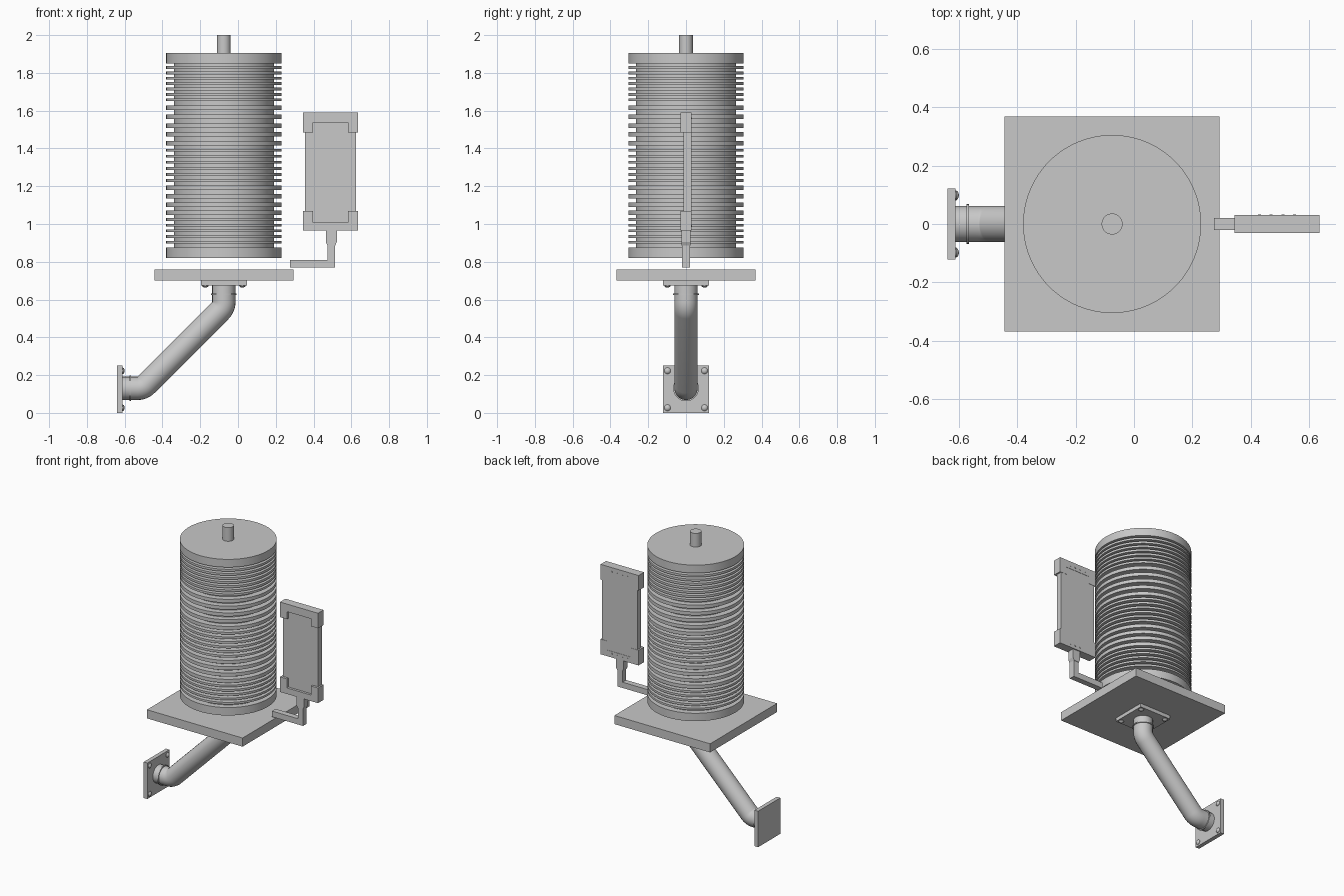
import bpy, bmesh, math
from mathutils import Vector, Matrix

cube = bpy.data.objects.get("Cube")
if cube:
    bpy.data.objects.remove(cube, do_unlink=True)

# One plain grey for everything
grey = bpy.data.materials.new("light_grey")
grey.use_nodes = True
COLOR = (0.58, 0.58, 0.58, 1)
grey.diffuse_color = COLOR
grey.node_tree.nodes["Principled BSDF"].inputs["Base Color"].default_value = COLOR

CX = -0.075           # axis of the drum, plate and upper pipe
PIPE_R = 0.062
PIPE_Z = 0.13         # height of the lower pipe end


def finish(name, bm, smooth=False):
    bmesh.ops.recalc_face_normals(bm, faces=bm.faces)
    mesh = bpy.data.meshes.new(name)
    bm.to_mesh(mesh)
    bm.free()
    mesh.materials.append(grey)
    obj = bpy.data.objects.new(name, mesh)
    bpy.context.collection.objects.link(obj)
    if smooth:
        smooth_object(obj)
    return obj


def smooth_object(obj):
    bpy.ops.object.select_all(action='DESELECT')
    obj.select_set(True)
    bpy.context.view_layer.objects.active = obj
    bpy.ops.object.shade_smooth_by_angle(angle=math.radians(35))


def box(name, lo, hi):
    lo, hi = Vector(lo), Vector(hi)
    bm = bmesh.new()
    bmesh.ops.create_cube(bm, size=1, matrix=Matrix.Translation((lo + hi) / 2)
                          @ Matrix.Diagonal((*(hi - lo), 1)))
    return finish(name, bm)


def lathe(name, profile, origin, axis=(0, 0, 1), segments=64):
    """Revolve (radius, height) points around an axis through origin."""
    bm = bmesh.new()
    verts = [bm.verts.new((r, 0, h)) for r, h in profile]
    edges = [bm.edges.new(pair) for pair in zip(verts, verts[1:])]
    bmesh.ops.spin(bm, geom=verts + edges, cent=(0, 0, 0), axis=(0, 0, 1),
                   angle=math.tau, steps=segments)
    bmesh.ops.remove_doubles(bm, verts=bm.verts, dist=1e-5)
    turn = Vector((0, 0, 1)).rotation_difference(Vector(axis)).to_matrix().to_4x4()
    bm.transform(Matrix.Translation(origin) @ turn)
    return finish(name, bm, True)


def extrude_y(name, outline, y0, y1):
    """Extrude an (x, z) outline along y."""
    bm = bmesh.new()
    face = bm.faces.new([bm.verts.new((x, y0, z)) for x, z in outline])
    moved = bmesh.ops.extrude_face_region(bm, geom=[face])["geom"]
    bmesh.ops.translate(bm, vec=(0, y1 - y0, 0),
                        verts=[v for v in moved if isinstance(v, bmesh.types.BMVert)])
    return finish(name, bm)


# Finned drum: closely and widely pitched groups of fins between two caps
CORE, RIM = 0.265, 0.305
profile = [(0, 0.82), (RIM, 0.82), (RIM, 0.875), (CORE, 0.875)]
z = 0.897
for count, pitch, thick in ((5, 0.03, 0.014), (4, 0.044, 0.024), (6, 0.032, 0.015),
                            (5, 0.047, 0.024), (8, 0.0285, 0.015)):
    for i in range(count):
        profile += [(CORE, z), (RIM, z), (RIM, z + thick), (CORE, z + thick)]
        z += pitch
profile += [(CORE, 1.85), (RIM, 1.85), (RIM, 1.905), (0, 1.905)]
lathe("finned_drum", profile, (CX, 0, 0), segments=96)
lathe("top_shaft", [(0, 1.9), (0.036, 1.9), (0.036, 2), (0, 2)], (CX, 0, 0), segments=32)

# Square platform with its mounting flange
box("platform", (CX - 0.368, -0.368, 0.7), (CX + 0.368, 0.368, 0.76))
box("upper_flange", (CX - 0.122, -0.122, 0.675), (CX + 0.122, 0.122, 0.7))
box("wall_flange", (-0.64, -0.122, 0), (-0.612, 0.122, 0.25))

# Domed bolts in the corners of both flanges
dome = [(0.017, -0.002), (0.017, 0.003), (0.013, 0.008), (0.007, 0.011), (0, 0.012)]
for a in (-0.098, 0.098):
    for b in (-0.098, 0.098):
        lathe("upper_bolt", dome, (CX + a, b, 0.675), (0, 0, -1), 16)
        lathe("wall_bolt", dome, (-0.612, a, 0.125 + b), (1, 0, 0), 16)

# Support pipe with two tight 45 degree elbows
low = Vector((-0.505, 0, PIPE_Z))
high = Vector((CX, 0, PIPE_Z + CX + 0.505))
BEND = 0.067
reach = BEND * math.tan(math.pi / 8)
path = [Vector((-0.615, 0, PIPE_Z))]
STEPS = 8
for i in range(STEPS + 1):
    t = math.pi / 4 * i / STEPS
    path.append(low + Vector((-reach + BEND * math.sin(t), 0, BEND * (1 - math.cos(t)))))
for i in range(STEPS + 1):
    t = math.pi / 4 * (1 - i / STEPS)
    path.append(high + Vector((-BEND * (1 - math.cos(t)), 0, reach - BEND * math.sin(t))))
path.append(Vector((CX, 0, 0.68)))
curve = bpy.data.curves.new("support_pipe", 'CURVE')
curve.dimensions = '3D'
curve.bevel_depth = PIPE_R
curve.bevel_resolution = 8
curve.use_fill_caps = True
spline = curve.splines.new('POLY')
spline.points.add(len(path) - 1)
for point, co in zip(spline.points, path):
    point.co = (*co, 1)
curve.materials.append(grey)
pipe = bpy.data.objects.new("support_pipe", curve)
bpy.context.collection.objects.link(pipe)
bpy.ops.object.select_all(action='DESELECT')
pipe.select_set(True)
bpy.context.view_layer.objects.active = pipe
bpy.ops.object.convert(target='MESH')
smooth_object(bpy.context.view_layer.objects.active)

# Thin collars on the straight pipe ends
collar = [(0.05, -0.004), (0.068, -0.004), (0.068, 0.004), (0.05, 0.004)]
lathe("lower_collar", collar, (-0.57, 0, PIPE_Z), (1, 0, 0), 32)
lathe("upper_collar", collar, (CX, 0, 0.628), segments=32)

# Side panel held by two U-shaped end brackets
MID = 0.49
box("side_panel", (MID - 0.135, -0.013, 0.98), (MID + 0.135, 0.028, 1.575))
for name, end, tip, inner in (("top_bracket", 1.59, 1.485, 1.537),
                              ("bottom_bracket", 0.965, 1.07, 1.007)):
    half = [(0.146, end), (0.146, tip), (0.093, tip), (0.093, inner)]
    outline = [(MID + x, h) for x, h in half]
    outline += [(MID - x, h) for x, h in reversed(half)]
    extrude_y(name, outline, -0.03, 0.03)

# Small pins on the back of the brackets
for i in range(4):
    for h in (1.56, 0.99):
        lathe("back_pin", [(0.005, 0), (0.005, 0.002), (0, 0.002)],
              (MID - 0.06 + 0.04 * i, 0.03, h), (0, 1, 0), 8)

# Socket and bent arm carrying the panel
extrude_y("panel_socket", [(0.465, 0.97), (0.465, 0.905), (0.474, 0.885),
                           (0.514, 0.885), (0.523, 0.905), (0.523, 0.97)], -0.023, 0.023)
extrude_y("panel_arm", [(0.275, 0.77), (0.514, 0.77), (0.514, 0.9),
                        (0.474, 0.9), (0.474, 0.81), (0.275, 0.81)], -0.02, 0.02)
